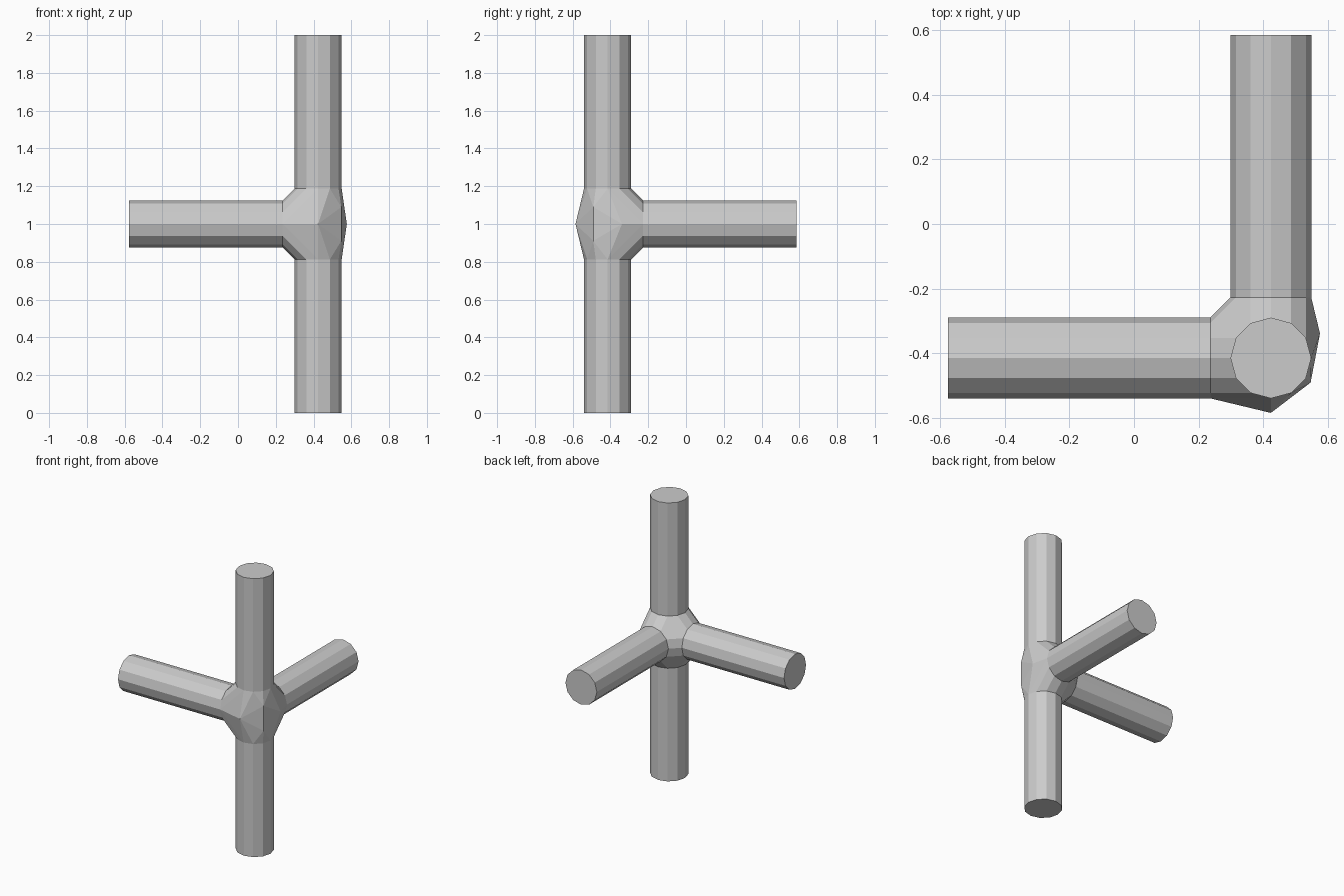
import bpy, bmesh, math
from mathutils import Matrix, Vector

if "Cube" in bpy.data.objects:
    bpy.data.objects.remove(bpy.data.objects["Cube"])

PIPE_R, SIDES = 0.125, 12      # pipe radius and facets
START, END = 0.1875, 1.0       # pipe start and end distance from the joint
BALL_R = 0.17
CENTRE = Vector(((1 - 0.8944 * BALL_R) / 2, (BALL_R - 1) / 2, 1.0))

ARMS = {
    "upper_pipe": Vector((0, 0, 1)),
    "lower_pipe": Vector((0, 0, -1)),
    "left_pipe": Vector((-1, 0, 0)),
    "back_pipe": Vector((0, 1, 0)),
}


def ring(d, dist):
    """Circle of points around direction d, with corners on the main axes."""
    u = Vector((1, 0, 0)) if abs(d.x) < 0.5 else Vector((0, 1, 0))
    v = d.cross(u)
    angles = [2 * math.pi * i / SIDES for i in range(SIDES)]
    return [d * dist + PIPE_R * (u * math.cos(a) + v * math.sin(a)) for a in angles]


def finish(name, bm):
    bmesh.ops.recalc_face_normals(bm, faces=bm.faces[:])
    mesh = bpy.data.meshes.new(name)
    bm.to_mesh(mesh)
    bm.free()
    obj = bpy.data.objects.new(name, mesh)
    obj.location = CENTRE
    bpy.context.collection.objects.link(obj)


# Pipes, closed at the outer end and open where they meet the joint
for name, d in ARMS.items():
    bm = bmesh.new()
    inner = [bm.verts.new(p) for p in ring(d, START)]
    outer = [bm.verts.new(p) for p in ring(d, END)]
    for i in range(SIDES):
        j = (i + 1) % SIDES
        bm.faces.new((inner[i], inner[j], outer[j], outer[i]))
    cap = bm.faces.new(outer)
    finish(name, bm)
    

# Joint: faceted skin stretched over the pipe mouths and a small icosahedron
bm = bmesh.new()
for d in ARMS.values():
    for p in ring(d, START):
        bm.verts.new(p)
bm.verts.new((0, -BALL_R, 0))
for k in range(5):
    for side, turn in ((1, 0), (-1, 36)):
        a = math.radians(72 * k + turn)
        bm.verts.new(BALL_R * Vector((0.8944 * math.cos(a), 0.4472 * side, 0.8944 * math.sin(a))))
hull = bmesh.ops.convex_hull(bm, input=bm.verts[:], use_existing_faces=False)
loose = [v for v in bm.verts if not v.link_faces]
bmesh.ops.delete(bm, geom=loose, context='VERTS')

# Open the pipe mouths
mouths = [f for f in bm.faces
          if any(all(abs(v.co.dot(d) - START) < 1e-4 for v in f.verts) for d in ARMS.values())]
bmesh.ops.delete(bm, geom=mouths, context='FACES')
finish("joint", bm)
